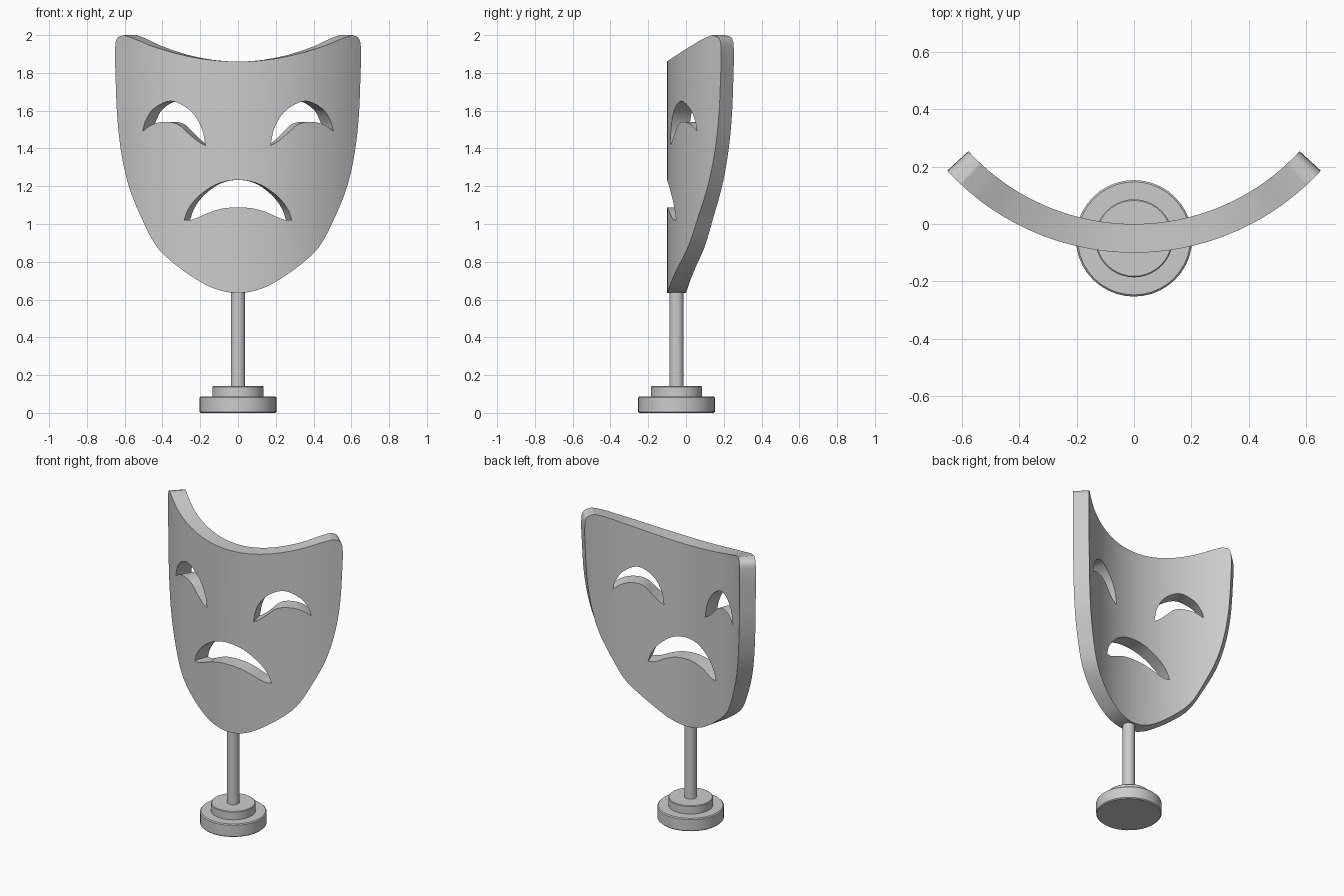
import bpy, bmesh, math
from mathutils import Vector
from mathutils.geometry import interpolate_bezier

cube = bpy.data.objects.get("Cube")
if cube:
    bpy.data.objects.remove(cube)

R_OUT, R_IN, AXIS_Y = 0.884, 0.784, 0.784   # bend radii and bend axis of the mask
POST_Y = -0.05

grey = bpy.data.materials.new("plain grey")
grey.use_nodes = True
grey.diffuse_color = (0.6, 0.6, 0.6, 1)
grey.node_tree.nodes["Principled BSDF"].inputs["Base Color"].default_value = (0.6, 0.6, 0.6, 1)


def finish(bm, name):
    """Turn a bmesh into a smooth-shaded object with sharp edges kept."""
    bmesh.ops.recalc_face_normals(bm, faces=bm.faces)
    mesh = bpy.data.meshes.new(name)
    bm.to_mesh(mesh)
    bm.free()
    mesh.materials.append(grey)
    obj = bpy.data.objects.new(name, mesh)
    bpy.context.scene.collection.objects.link(obj)
    bpy.ops.object.select_all(action='DESELECT')
    obj.select_set(True)
    bpy.context.view_layer.objects.active = obj
    bpy.ops.object.shade_smooth_by_angle(angle=math.radians(35))
    return obj


def smooth_path(points, steps=6):
    """Smooth open path through the points, without the last point."""
    pts = [Vector((x, z, 0)) for x, z in points]
    tangents = [(pts[min(i + 1, len(pts) - 1)] - pts[max(i - 1, 0)]).normalized()
                for i in range(len(pts))]
    path = []
    for i in range(len(pts) - 1):
        reach = (pts[i + 1] - pts[i]).length / 3
        path += interpolate_bezier(pts[i], pts[i] + tangents[i] * reach,
                                   pts[i + 1] - tangents[i + 1] * reach,
                                   pts[i + 1], steps + 1)[:-1]
    return path


def flip(points):
    return [(-x, z) for x, z in points]


def symmetric(half):
    """Mirror a half path that starts on the centre line into a full path."""
    return flip(half[:0:-1]) + half


# Outlines as seen from the front
side = [(0, 0.635), (0.09, 0.647), (0.18, 0.683), (0.325, 0.78), (0.43, 0.88),
        (0.51, 1.03), (0.575, 1.19), (0.615, 1.36), (0.638, 1.55), (0.648, 1.77),
        (0.65, 1.94), (0.638, 1.985), (0.605, 2.0)]
brow = [(0, 1.86), (0.15, 1.869), (0.3, 1.896), (0.45, 1.94), (0.55, 1.981), (0.605, 2.0)]
eye_top = [(0.172, 1.415), (0.19, 1.5), (0.23, 1.575), (0.29, 1.627), (0.365, 1.65),
           (0.45, 1.607), (0.49, 1.545), (0.505, 1.492)]
eye_bottom = [(0.505, 1.492), (0.45, 1.528), (0.385, 1.541), (0.32, 1.528),
              (0.26, 1.478), (0.215, 1.44), (0.172, 1.415)]
mouth_top = [(0, 1.233), (0.07, 1.225), (0.14, 1.197), (0.22, 1.136), (0.265, 1.075), (0.286, 1.02)]
mouth_bottom = [(0, 1.088), (0.08, 1.082), (0.15, 1.062), (0.24, 1.024), (0.286, 1.02)]

loops = [
    smooth_path(symmetric(side)) + smooth_path(symmetric(brow)[::-1]),
    smooth_path(eye_top) + smooth_path(eye_bottom),
    smooth_path(flip(eye_top)) + smooth_path(flip(eye_bottom)),
    smooth_path(symmetric(mouth_top)) + smooth_path(symmetric(mouth_bottom)[::-1]),
]

# Mask: fill the unrolled outline, slice it into strips, thicken, then bend
bm = bmesh.new()
for loop in loops:
    verts = [bm.verts.new((math.asin(p.x / R_OUT), p.y, 0)) for p in loop]
    for a, b in zip(verts, verts[1:] + verts[:1]):
        bm.edges.new((a, b))
bmesh.ops.triangle_fill(bm, edges=bm.edges[:], use_beauty=True)
STRIPS = 40
for i in range(1, STRIPS):
    bmesh.ops.bisect_plane(bm, geom=bm.verts[:] + bm.edges[:] + bm.faces[:], dist=1e-5,
                           plane_co=((i / STRIPS - 0.5) * 1.66, 0, 0), plane_no=(1, 0, 0))
back = bmesh.ops.extrude_face_region(bm, geom=bm.faces[:])["geom"]
for v in back:
    if isinstance(v, bmesh.types.BMVert):
        v.co.z = 1
for v in bm.verts:
    angle, height, layer = v.co
    radius = R_IN if layer > 0.5 else R_OUT
    v.co = (radius * math.sin(angle), AXIS_Y - radius * math.cos(angle), height)
finish(bm, "mask")


# Stand: turned parts with lightly softened rims
def turned(name, radius, bottom, top, rim):
    bm = bmesh.new()
    profile = [(0, bottom), (radius - rim, bottom), (radius, bottom + rim),
               (radius, top - rim), (radius - rim, top), (0, top)]
    verts = [bm.verts.new((r, POST_Y, z)) for r, z in profile]
    edges = [bm.edges.new(pair) for pair in zip(verts, verts[1:])]
    bmesh.ops.spin(bm, geom=verts + edges, cent=(0, POST_Y, 0), axis=(0, 0, 1),
                   angle=math.tau, steps=40)
    bmesh.ops.remove_doubles(bm, verts=bm.verts, dist=1e-4)
    finish(bm, name)


turned("base", 0.203, 0, 0.087, 0.006)
turned("base_step", 0.136, 0.08, 0.142, 0.004)
turned("post", 0.038, 0.13, 0.7, 0.002)
